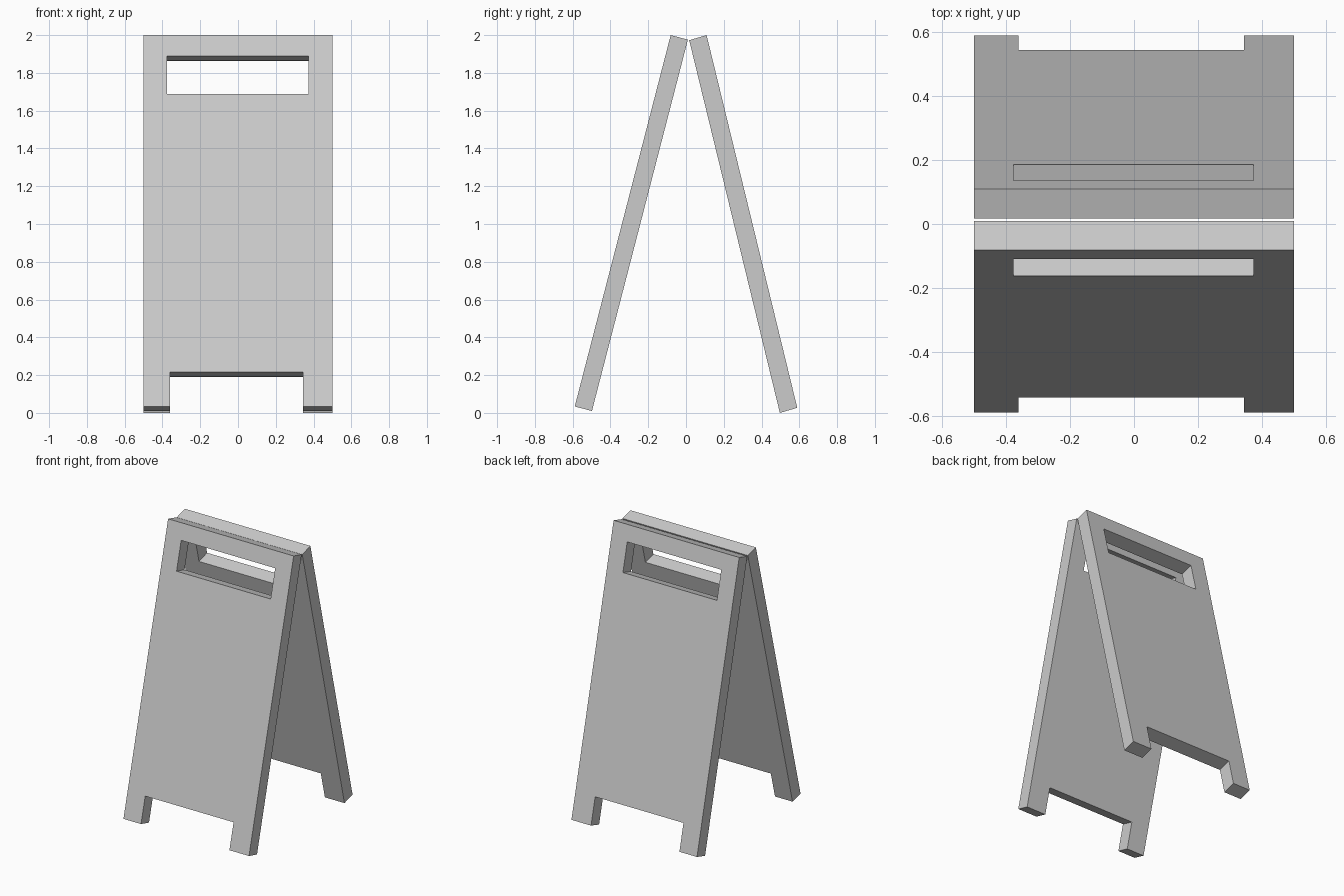
import bpy, bmesh

if "Cube" in bpy.data.objects:
    bpy.data.objects.remove(bpy.data.objects["Cube"])

TOP = 2.0
HANDLE = [(-0.376, 1.687), (0.373, 1.687), (0.373, 1.889), (-0.376, 1.889)]


def sheared_prism(name, outline, y_top, y_bottom, z_bottom, offset, depths):
    """Extrude an (x, z) outline lying on the leaning outer face towards the inside."""
    slope = (y_top - y_bottom) / (TOP - z_bottom)
    bm = bmesh.new()
    rings = []
    for d in depths:
        rings.append([bm.verts.new((x, y_top + (z - TOP) * slope + d * offset[0],
                                    z + d * offset[1])) for x, z in outline])
    a, b = rings
    bm.faces.new(a)
    bm.faces.new(b[::-1])
    n = len(outline)
    for i in range(n):
        j = (i + 1) % n
        bm.faces.new((a[j], a[i], b[i], b[j]))
    bmesh.ops.recalc_face_normals(bm, faces=bm.faces[:])
    mesh = bpy.data.meshes.new(name)
    bm.to_mesh(mesh)
    bm.free()
    ob = bpy.data.objects.new(name, mesh)
    bpy.context.collection.objects.link(ob)
    return ob


def board(name, y_top, y_bottom, z_bottom, offset):
    # board outline with two feet
    outline = [(-0.5, z_bottom), (-0.36, z_bottom), (-0.36, 0.217), (0.344, 0.217),
               (0.344, z_bottom), (0.5, z_bottom), (0.5, TOP), (-0.5, TOP)]
    lean = (y_top, y_bottom, z_bottom, offset)
    panel = sheared_prism(name, outline, *lean, (0, 1))
    # handle slot
    cutter = sheared_prism(name + "_slot_cutter", HANDLE, *lean, (-0.5, 1.5))
    cutter.hide_render = True
    mod = panel.modifiers.new("handle_slot", 'BOOLEAN')
    mod.operation = 'DIFFERENCE'
    mod.solver = 'EXACT'
    mod.object = cutter
    bpy.context.view_layer.objects.active = panel
    bpy.ops.object.modifier_apply(modifier=mod.name)
    bpy.data.objects.remove(cutter)


# two leaning boards of the A-frame sign
board("front_board", -0.081, -0.589, 0.034, (0.091, -0.024))
board("back_board", 0.109, 0.589, 0.027, (-0.092, -0.027))
